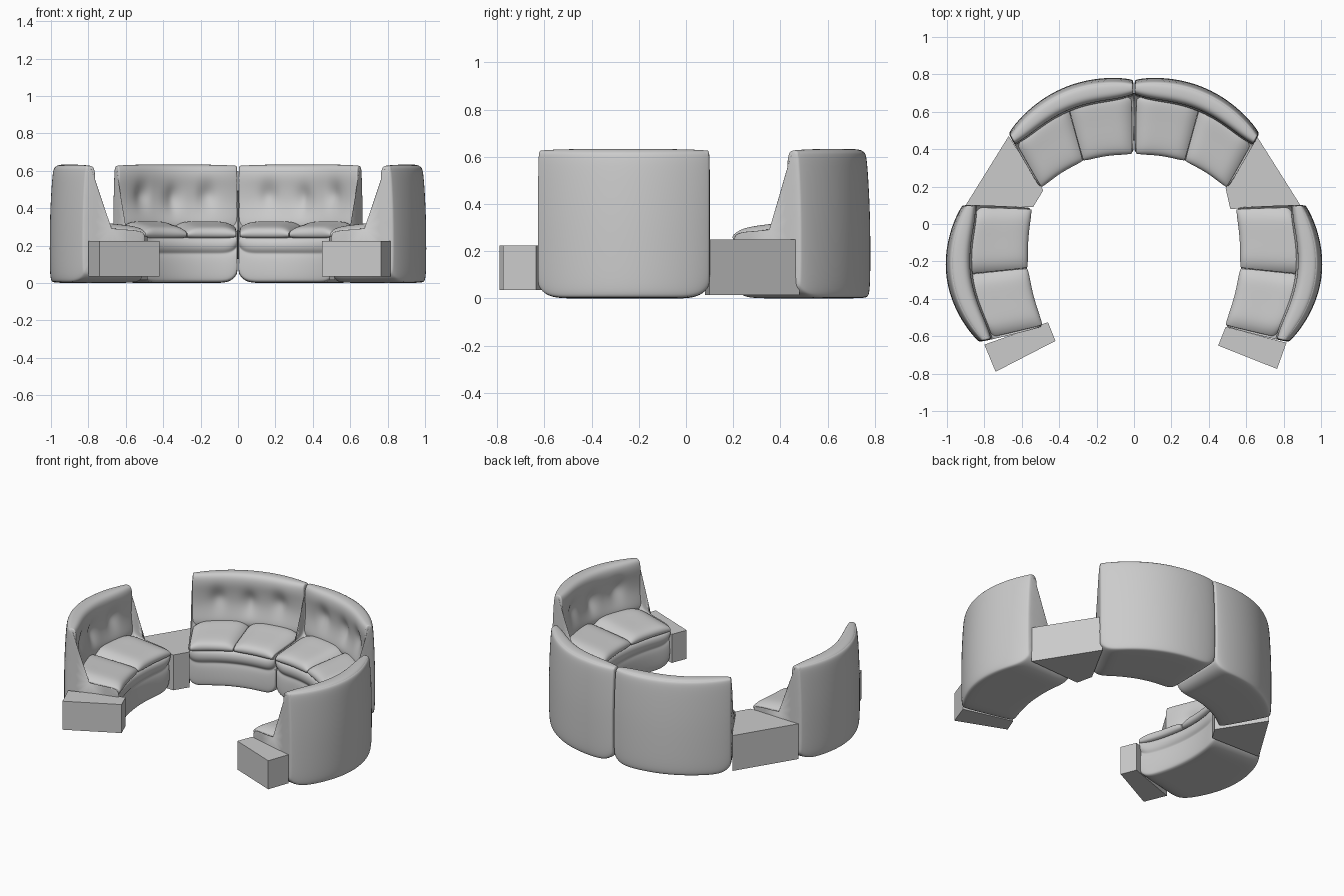
import bpy, math
from mathutils import Vector

if "Cube" in bpy.data.objects:
    bpy.data.objects.remove(bpy.data.objects["Cube"])


def arc(a, b, bulge, t):
    """Point on a shallow bow from a to b, bowed away from the sofa's centre."""
    a, b = Vector(a), Vector(b)
    d = (b - a).normalized()
    n = Vector((-d.y, d.x))
    if n.dot((a + b) / 2 - Vector((0, -0.2))) < 0:
        n = -n
    return a.lerp(b, t) + n * 4 * bulge * t * (1 - t)


def make(name, verts, faces, smooth=True):
    me = bpy.data.meshes.new(name)
    me.from_pydata(verts, [], faces)
    ob = bpy.data.objects.new(name, me)
    bpy.context.collection.objects.link(ob)
    if smooth:
        me.polygons.foreach_set("use_smooth", [True] * len(me.polygons))
        sub = ob.modifiers.new("soften", 'SUBSURF')
        sub.levels = sub.render_levels = 2
    return ob


def loft(name, mod, prof, t0, t1, s0, ks, z0, kz, p, dents=()):
    """Sweep a (depth, height) section along a module, shrinking at the ends."""
    us = [0, .012, .04, .09] + [.15 + .7 * i / 14 for i in range(15)] + [.91, .96, .988, 1]
    m, n = len(prof), len(us)
    verts = []
    for u in us:
        e = abs(2 * u - 1) ** p
        t = t0 + (t1 - t0) * u
        inner = arc(*mod["inner"], t)
        outer = arc(*mod["outer"], t)
        for s, z in prof:
            for cu, cz in dents:
                if s < .8:
                    s += .09 * math.exp(-((u - cu) / .05) ** 2 - ((z - cz) / .05) ** 2)
            s = s0 + (s - s0) * (1 - ks * e)
            z = z0 + (z - z0) * (1 - kz * e)
            q = inner.lerp(outer, s)
            verts.append((q.x, q.y, z))
    faces = [(i * m + j, i * m + (j + 1) % m, (i + 1) * m + (j + 1) % m, (i + 1) * m + j)
             for i in range(n - 1) for j in range(m)]
    faces += [tuple(range(m))[::-1], tuple(range((n - 1) * m, n * m))]
    if mod["flip"]:
        faces = [f[::-1] for f in faces]
    return make(name, verts, faces)


def prism(name, pts, z0, z1):
    n = len(pts)
    verts = [(x, y, z) for z in (z0, z1) for x, y in pts]
    faces = [tuple(range(n))[::-1], tuple(range(n, 2 * n))]
    faces += [(i, (i + 1) % n, n + (i + 1) % n, n + i) for i in range(n)]
    return make(name, verts, faces, False)


# sections: s = 0 at the seat front, 1 at the outer back
FRAME = [(.07, .0), (.04, .012), (.035, .07), (.045, .14), (.07, .158), (.035, .172),
         (.012, .20), (.03, .235), (.1, .25), (.45, .25), (.78, .26), (.82, .35),
         (.85, .5), (.86, .60), (.89, .625), (.94, .625), (.965, .60), (.985, .48),
         (1.0, .34), (1.003, .18), (1.0, .05), (.985, .008), (.95, .0), (.5, .0)]
BACK = [(.72, .27), (.67, .31), (.70, .36), (.735, .42), (.735, .47), (.72, .52),
        (.70, .565), (.71, .61), (.76, .632), (.84, .634), (.92, .63), (.95, .61),
        (.94, .5), (.92, .3)]
SEAT = [(.04, .235), (.0, .25), (-.01, .27), (.02, .292), (.1, .304), (.25, .312),
        (.45, .32), (.62, .33), (.74, .33), (.78, .30), (.76, .24), (.4, .235)]

BACK_MOD = (((0, .37), (.50, .185), .06), ((0, .775), (.675, .485), .105))
SIDE_MOD = (((.54, .09), (.48, -.55), .055), ((.92, .105), (.83, -.635), .128))


def module(label, side, shape):
    mod = {"flip": side < 0}
    for key, (a, b, bulge) in zip(("inner", "outer"), shape):
        mod[key] = ((a[0] * side, a[1]), (b[0] * side, b[1]), bulge)
    loft(label + "_frame", mod, FRAME, .0, 1, .55, .05, .62, .1, 14)
    loft(label + "_back_cushion", mod, BACK, .003, .997, .95, .4, .4, .03, 5,
         [(.22, .47), (.5, .45), (.78, .47)])
    for i in range(2):
        loft(f"{label}_seat_cushion_{i + 1}", mod, SEAT, .015 + .485 * i, .5 + .485 * i,
             .5, .04, .25, .45, 5)


# four identical-style curved modules
for side, word in ((1, "right"), (-1, "left")):
    module("rear_" + word, side, BACK_MOD)
    module("wing_" + word, side, SIDE_MOD)

# wedge tables between the modules
prism("corner_table_right", [(.49, .19), (.515, .08), (.89, .10), (.65, .48)], .015, .25)
prism("corner_table_left", [(-.67, .47), (-.90, .10), (-.54, .09), (-.485, .18)], .015, .25)

# end tables
prism("end_table_right", [(.49, -.55), (.45, -.65), (.765, -.775), (.815, -.635)], .035, .225)
prism("end_table_left", [(-.46, -.525), (-.80, -.645), (-.74, -.79), (-.42, -.625)], .035, .225)
